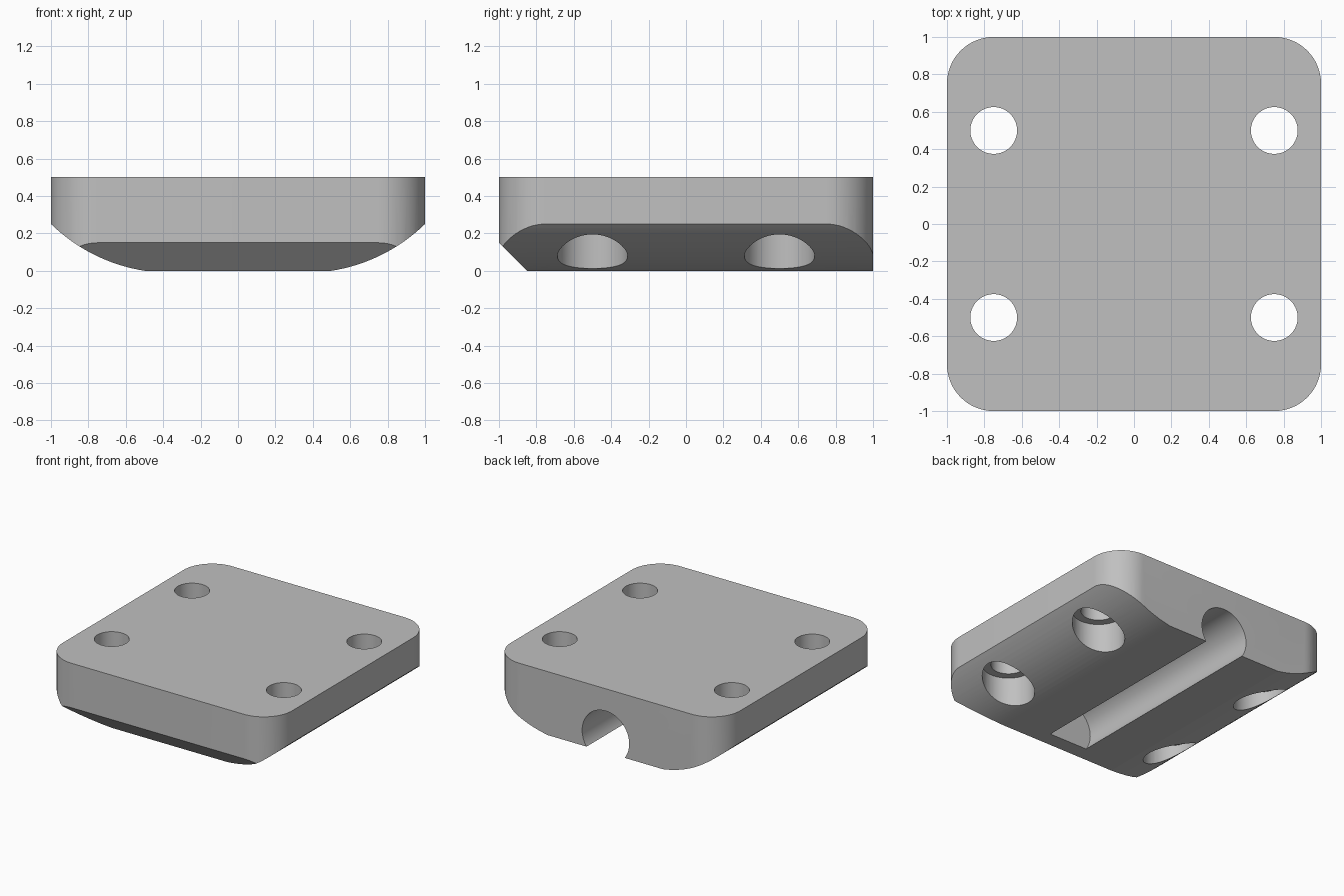
import bpy, bmesh
from math import sin, cos, pi, radians, sqrt, atan2
from mathutils import Vector

cube = bpy.data.objects.get("Cube")
if cube:
    bpy.data.objects.remove(cube, do_unlink=True)

HEIGHT = 0.5
CORNER = 0.25


def prism(name, outline, vector):
    """Closed solid: a planar outline extruded along a vector."""
    bm = bmesh.new()
    face = bm.faces.new([bm.verts.new(p) for p in outline])
    extruded = bmesh.ops.extrude_face_region(bm, geom=[face])
    moved = [v for v in extruded["geom"] if isinstance(v, bmesh.types.BMVert)]
    bmesh.ops.translate(bm, verts=moved, vec=vector)
    bmesh.ops.recalc_face_normals(bm, faces=bm.faces)
    mesh = bpy.data.meshes.new(name)
    bm.to_mesh(mesh)
    bm.free()
    obj = bpy.data.objects.new(name, mesh)
    bpy.context.collection.objects.link(obj)
    return obj


def circle(r, count=64):
    return [(r * cos(2 * pi * i / count), r * sin(2 * pi * i / count)) for i in range(count)]


def combine(target, cutter, operation):
    """Apply a boolean and discard the cutter."""
    cutter.hide_render = True
    mod = target.modifiers.new("cut", "BOOLEAN")
    mod.operation, mod.solver, mod.object = operation, "EXACT", cutter
    bpy.context.view_layer.objects.active = target
    bpy.ops.object.modifier_apply(modifier=mod.name)
    bpy.data.objects.remove(cutter, do_unlink=True)


def belly_arc(start, end, radius, steps=16):
    """Arc bulging outward and down between two points of the cross-section."""
    a, b = Vector(start), Vector(end)
    chord = b - a
    normal = Vector((-chord.y, chord.x)).normalized()
    centre = (a + b) / 2 + normal * sqrt(radius ** 2 - (chord.length / 2) ** 2)
    t0 = atan2(a.y - centre.y, a.x - centre.x)
    t1 = atan2(b.y - centre.y, b.x - centre.x)
    angles = [t0 + (t1 - t0) * i / steps for i in range(steps + 1)]
    return [(centre.x + radius * cos(t), centre.y + radius * sin(t)) for t in angles]


# Plate with rounded vertical corners
outline = []
for quarter, (sx, sy) in enumerate([(1, 1), (-1, 1), (-1, -1), (1, -1)]):
    for i in range(17):
        t = (quarter + i / 16) * pi / 2
        outline.append((sx * (1 - CORNER) + CORNER * cos(t),
                        sy * (1 - CORNER) + CORNER * sin(t), 0))
plate = prism("mounting_plate", outline, (0, 0, HEIGHT))

# Curved underside along both long edges
half = belly_arc((0.5, 0), (1, 0.25), 0.92)
half = half[:-1] + [(1.0, 0.25), (1.1, 0.33), (1.1, 0.7)]
section = half + [(-x, z) for x, z in reversed(half)]
belly = prism("belly_cutter", [(x, -1.2, z) for x, z in section], (0, 2.4, 0))
combine(plate, belly, "INTERSECT")

# Bevel under the front edge
wedge = prism("bevel_cutter", [(-1.2, -0.75, -0.1), (-1.2, -1.1, 0.25), (-1.2, -1.1, -0.1)],
              (2.4, 0, 0))
combine(plate, wedge, "DIFFERENCE")

# Four counterbored screw holes
for x in (-0.75, 0.75):
    for y in (-0.5, 0.5):
        for r, top in ((0.125, 0.7), (0.1875, 0.25)):
            hole = prism("hole_cutter", [(x + u, y + v, -0.2) for u, v in circle(r)],
                         (0, 0, top + 0.2))
            combine(plate, hole, "DIFFERENCE")

# Round blind channel open at the back and underneath
channel = prism("channel_cutter", [(u, -0.73, 0.12 + v) for u, v in circle(0.205)],
                (0, 2, 0))
combine(plate, channel, "DIFFERENCE")

# Grey finish with crisp edges
grey = bpy.data.materials.new("plain_grey")
grey.use_nodes = True
colour = (0.53, 0.53, 0.53, 1)
grey.diffuse_color = colour
grey.node_tree.nodes["Principled BSDF"].inputs["Base Color"].default_value = colour
plate.data.materials.clear()
plate.data.materials.append(grey)
for poly in plate.data.polygons:
    poly.material_index = 0

bpy.ops.object.select_all(action="DESELECT")
plate.select_set(True)
bpy.context.view_layer.objects.active = plate
bpy.ops.object.shade_smooth_by_angle(angle=radians(7))
